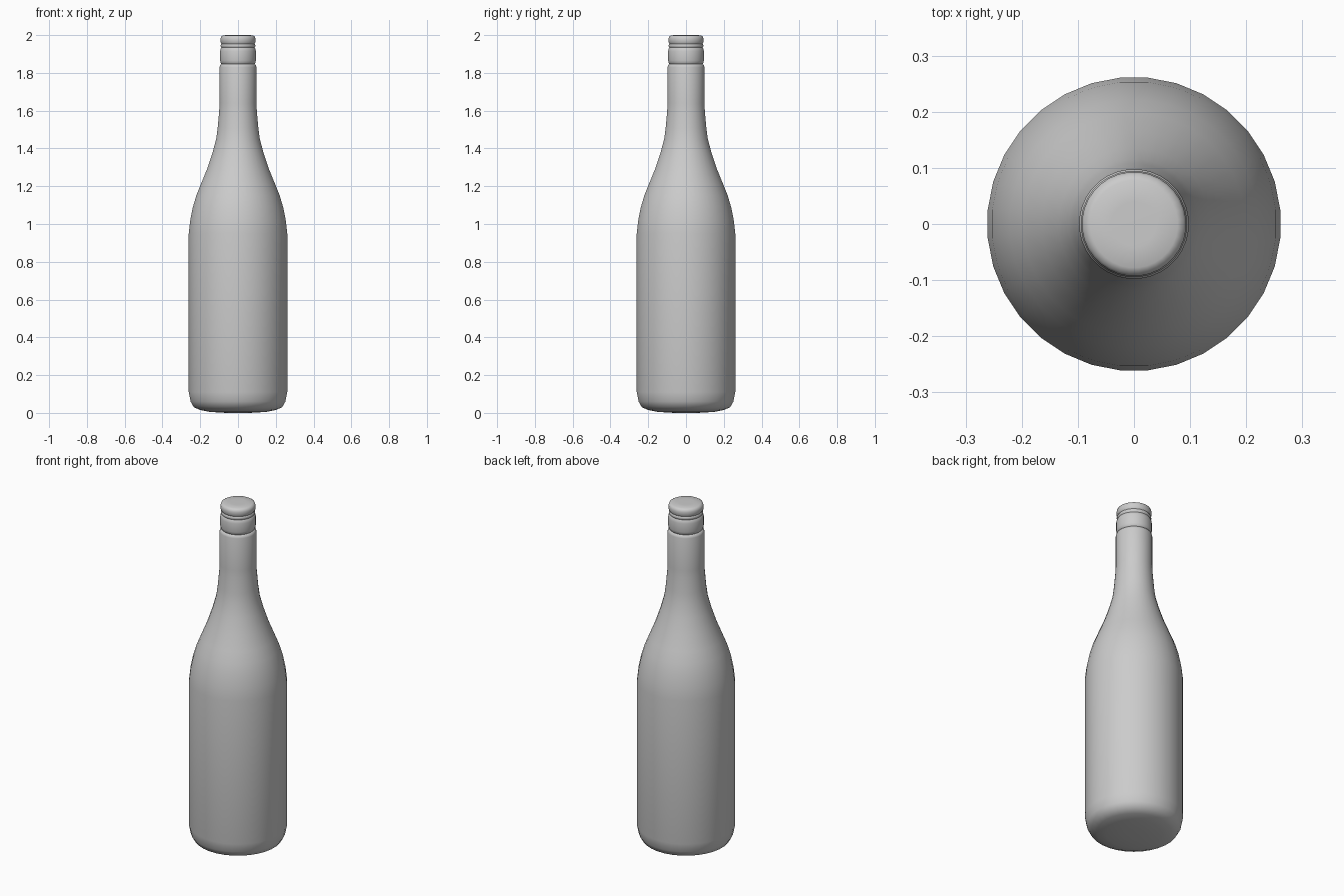
import bpy
import bmesh
import math

SIDES = 32

cube = bpy.data.objects.get("Cube")
if cube:
    bpy.data.objects.remove(cube, do_unlink=True)

# Single plain grey finish
grey = bpy.data.materials.new("plain grey")
grey.use_nodes = True
colour = (0.6, 0.6, 0.6, 1)
grey.diffuse_color = colour
grey.node_tree.nodes["Principled BSDF"].inputs["Base Color"].default_value = colour


def lathe(name, profile, sharp_angle):
    """Revolve (radius, height) points about z and close both ends."""
    bm = bmesh.new()
    rings = []
    for r, z in profile:
        ring = []
        for i in range(SIDES):
            a = 2 * math.pi * (i + 0.5) / SIDES
            ring.append(bm.verts.new((r * math.cos(a), r * math.sin(a), z)))
        rings.append(ring)
    for low, high in zip(rings, rings[1:]):
        for i in range(SIDES):
            j = (i + 1) % SIDES
            bm.faces.new((low[i], low[j], high[j], high[i]))
    bm.faces.new(rings[0][::-1])
    bm.faces.new(rings[-1])
    mesh = bpy.data.meshes.new(name)
    bm.to_mesh(mesh)
    bm.free()
    mesh.materials.append(grey)
    obj = bpy.data.objects.new(name, mesh)
    bpy.context.collection.objects.link(obj)
    bpy.ops.object.select_all(action="DESELECT")
    obj.select_set(True)
    bpy.context.view_layer.objects.active = obj
    bpy.ops.object.shade_smooth_by_angle(angle=math.radians(sharp_angle))
    return obj


# Bottle body: rounded foot, straight wall, sloped shoulder, neck
lathe("bottle_body", [
    (0.06, 0.0), (0.15, 0.005), (0.2, 0.015), (0.235, 0.03), (0.252, 0.06),
    (0.262, 0.11), (0.262, 0.95), (0.254, 1.02), (0.24, 1.09), (0.222, 1.15),
    (0.198, 1.21), (0.165, 1.29), (0.135, 1.38), (0.116, 1.45), (0.108, 1.51),
    (0.1, 1.6), (0.098, 1.64), (0.098, 1.83), (0.094, 1.843), (0.084, 1.848),
], 60)

# Screw cap: rounded skirt, two grooves, soft top edge
lathe("screw_cap", [
    (0.084, 1.842), (0.092, 1.852), (0.095, 1.865), (0.095, 1.915),
    (0.092, 1.928), (0.088, 1.934), (0.092, 1.94), (0.092, 1.948),
    (0.088, 1.954), (0.093, 1.962), (0.093, 1.982), (0.089, 1.993),
    (0.078, 1.999), (0.04, 2.0),
], 60)
